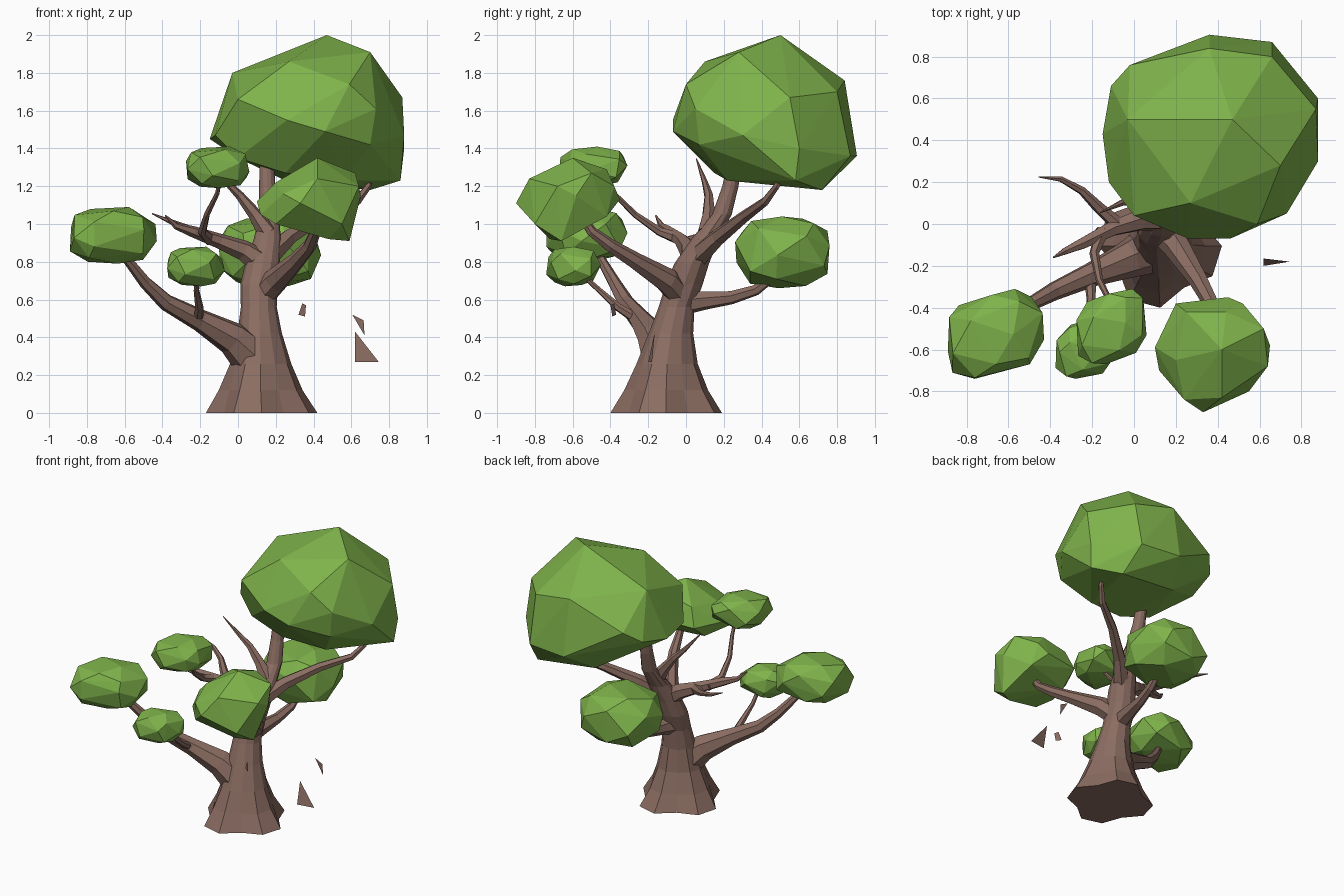
import bpy, bmesh, math, random
from mathutils import Vector


def material(name, rgb):
    m = bpy.data.materials.new(name)
    m.diffuse_color = (*rgb, 1)
    return m


BARK = material("bark_brown", (0.258, 0.152, 0.122))
LEAF = material("leaf_green", (0.212, 0.450, 0.070))


def finish(name, bm, mat):
    bmesh.ops.recalc_face_normals(bm, faces=bm.faces)
    me = bpy.data.meshes.new(name)
    bm.to_mesh(me)
    bm.free()
    me.materials.append(mat)
    ob = bpy.data.objects.new(name, me)
    bpy.context.collection.objects.link(ob)
    return ob


def hull(name, points):
    """Faceted leaf clump: convex hull of the points."""
    bm = bmesh.new()
    for p in points:
        bm.verts.new(p)
    bmesh.ops.convex_hull(bm, input=bm.verts[:])
    loose = [v for v in bm.verts if not v.link_faces]
    bmesh.ops.delete(bm, geom=loose, context='VERTS')
    return finish(name, bm, LEAF)


def clump(name, lo, hi, seed, count=26, skew=0.0):
    """Irregular, slightly boxy faceted ellipsoid fitted to a bounding box."""
    rng = random.Random(seed)
    pts = []
    for i in range(count):
        z = 1 - 2 * (i + 0.5) / count
        a = i * 2.39996 + rng.uniform(-0.25, 0.25)
        r = math.sqrt(1 - z * z)
        d = Vector((r * math.cos(a), r * math.sin(a), z))
        d = Vector([math.copysign(abs(c) ** 0.78, c) for c in d])
        d.y += skew * d.x
        pts.append(d)
    for k in range(3):
        a, b = min(p[k] for p in pts), max(p[k] for p in pts)
        for p in pts:
            p[k] = lo[k] + (p[k] - a) / (b - a) * (hi[k] - lo[k])
    return hull(name, pts)


def skin(bm, rings):
    """Join vertex rings into a closed tube."""
    n = len(rings[0])
    for a, b in zip(rings, rings[1:]):
        for i in range(n):
            j = (i + 1) % n
            bm.faces.new((a[i], a[j], b[j], b[i]))
    bm.faces.new(rings[0][::-1])
    bm.faces.new(rings[-1])


def branch(name, path, sides=6):
    """Tapered tube; path entries are (x, y, z, radius)."""
    bm = bmesh.new()
    pts = [Vector(p[:3]) for p in path]
    rings = []
    u = Vector((0.3, 0.2, 1))
    for i, p in enumerate(pts):
        t = (pts[min(i + 1, len(pts) - 1)] - pts[max(i - 1, 0)]).normalized()
        u = (u - t * u.dot(t)).normalized()
        v = t.cross(u)
        rings.append([bm.verts.new(p + path[i][3] * (u * math.cos(k * math.tau / sides)
                      + v * math.sin(k * math.tau / sides))) for k in range(sides)])
    skin(bm, rings)
    return finish(name, bm, BARK)


# Trunk: level rings, flared root lobes that fade out with height
TRUNK = [(0.125, -0.105, 0.00, 0.295, 0.17), (0.12, -0.105, 0.12, 0.222, 0.11),
         (0.12, -0.10, 0.26, 0.162, 0.05), (0.115, -0.08, 0.42, 0.118, 0.02),
         (0.11, -0.05, 0.56, 0.095, 0), (0.11, -0.01, 0.68, 0.098, 0),
         (0.13, 0.03, 0.79, 0.092, 0), (0.155, 0.10, 0.92, 0.072, 0),
         (0.165, 0.19, 1.05, 0.052, 0), (0.155, 0.235, 1.20, 0.043, 0),
         (0.15, 0.27, 1.40, 0.035, 0)]
LOBES = (0, 1, 0, 0, 1, 0, 0, 1, 0, 0, 1, 0.1)
bm = bmesh.new()
rings = []
for x, y, z, r, lobe in TRUNK:
    ring = []
    for k, f in enumerate(LOBES):
        a = k * math.tau / len(LOBES)
        q = r * (1 - lobe * f * 1.3)
        ring.append(bm.verts.new((x + q * math.cos(a), y + q * math.sin(a), z)))
    rings.append(ring)
skin(bm, rings)
finish("trunk", bm, BARK)

# Main limbs and twigs
branch("left_limb", [(0.12, -0.10, 0.22, 0.10), (0.06, -0.13, 0.31, 0.112),
                     (-0.03, -0.17, 0.395, 0.09),
                     (-0.20, -0.24, 0.49, 0.06), (-0.38, -0.32, 0.585, 0.045),
                     (-0.49, -0.38, 0.69, 0.034), (-0.60, -0.46, 0.83, 0.024),
                     (-0.65, -0.51, 0.92, 0.018)], 7)
branch("left_lower_twig", [(-0.21, -0.25, 0.49, 0.03), (-0.205, -0.36, 0.56, 0.022),
                           (-0.22, -0.46, 0.65, 0.015), (-0.21, -0.57, 0.75, 0.012)])
branch("front_limb", [(0.11, -0.01, 0.60, 0.07), (0.20, -0.10, 0.70, 0.068),
                      (0.31, -0.27, 0.805, 0.046), (0.38, -0.40, 0.885, 0.036),
                      (0.41, -0.50, 0.96, 0.028), (0.42, -0.58, 1.08, 0.02)], 7)
branch("back_limb", [(0.11, -0.02, 0.58, 0.065), (0.13, 0.10, 0.595, 0.05),
                     (0.15, 0.24, 0.61, 0.036), (0.17, 0.37, 0.65, 0.029),
                     (0.18, 0.50, 0.75, 0.02)])
branch("right_limb", [(0.14, 0.04, 0.81, 0.065), (0.27, 0.17, 0.93, 0.045),
                      (0.45, 0.31, 1.04, 0.032), (0.63, 0.42, 1.12, 0.024),
                      (0.69, 0.48, 1.20, 0.018), (0.70, 0.52, 1.30, 0.012)])
branch("side_limb", [(0.13, 0.03, 0.79, 0.07), (0.03, 0.02, 0.86, 0.055),
                     (-0.10, -0.02, 0.91, 0.04), (-0.24, -0.09, 0.96, 0.03),
                     (-0.33, -0.13, 0.99, 0.018), (-0.385, -0.16, 1.045, 0.004)])
branch("side_back_twig", [(-0.08, 0.0, 0.90, 0.035), (-0.17, 0.08, 0.93, 0.028),
                          (-0.25, 0.16, 0.97, 0.02), (-0.35, 0.215, 1.01, 0.014),
                          (-0.455, 0.225, 1.055, 0.003)])
branch("side_upper_twig", [(-0.15, -0.03, 0.92, 0.035), (-0.19, -0.14, 0.96, 0.024),
                           (-0.165, -0.27, 1.05, 0.017), (-0.11, -0.38, 1.16, 0.013),
                           (-0.09, -0.46, 1.27, 0.01)])
branch("upper_twig", [(0.16, 0.11, 0.95, 0.055), (0.09, 0.12, 1.05, 0.036),
                      (0.01, 0.12, 1.15, 0.024), (-0.06, 0.10, 1.22, 0.016),
                      (-0.16, 0.055, 1.345, 0.003)])

# Crown and front clump follow hand-placed corners
hull("crown", [(0.47, 0.50, 2.0), (0.70, 0.28, 1.91), (0.27, 0.10, 1.86), (-0.03, 0.50, 1.80),
               (0.36, 0.84, 1.76), (0.66, 0.80, 1.70), (0.87, 0.55, 1.67), (0.59, 0.0, 1.74),
               (0.0, 0.04, 1.66), (0.26, -0.07, 1.55), (0.46, -0.07, 1.49), (0.73, 0.05, 1.61),
               (0.88, 0.30, 1.47), (0.88, 0.60, 1.40), (0.66, 0.87, 1.36), (0.36, 0.905, 1.36),
               (-0.02, 0.76, 1.58), (-0.15, 0.43, 1.45), (-0.12, 0.20, 1.47), (0.0, 0.16, 1.35),
               (0.25, 0.15, 1.27), (0.56, 0.22, 1.23), (0.86, 0.58, 1.23), (0.70, 0.72, 1.18),
               (0.25, 0.70, 1.23), (-0.11, 0.66, 1.50), (0.70, 0.07, 1.42)])
hull("front_clump", [(0.42, -0.60, 1.35), (0.25, -0.42, 1.25), (0.20, -0.65, 1.22),
                     (0.62, -0.50, 1.27), (0.64, -0.68, 1.20), (0.42, -0.83, 1.24),
                     (0.10, -0.59, 1.12), (0.12, -0.70, 1.05), (0.33, -0.90, 1.11),
                     (0.55, -0.80, 1.0), (0.65, -0.58, 1.15), (0.59, -0.66, 0.91),
                     (0.48, -0.72, 0.92), (0.20, -0.78, 1.0), (0.20, -0.50, 1.02),
                     (0.45, -0.35, 1.13), (0.54, -0.42, 1.04), (0.20, -0.38, 1.12),
                     (0.44, -0.42, 1.29), (0.24, -0.84, 1.16), (0.52, -0.38, 1.2)])

# Smaller clumps
clump("left_clump", (-0.89, -0.74, 0.79), (-0.43, -0.31, 1.09), 3, 24, 0.2)
clump("upper_clump", (-0.275, -0.67, 1.19), (0.06, -0.31, 1.41), 5, 24, 0.22)
clump("lower_clump", (-0.375, -0.74, 0.67), (-0.07, -0.45, 0.88), 8, 24, 0.2)
clump("back_clump", (-0.10, 0.26, 0.66), (0.44, 0.76, 1.04), 11, 26)

# Loose flat bark chips beside the trunk
CHIPS = [[(0.62, -0.165, 0.43), (0.62, -0.20, 0.27), (0.745, -0.18, 0.27)],
         [(0.605, 0.03, 0.52), (0.665, 0.03, 0.49), (0.67, 0.03, 0.41)],
         [(0.34, -0.38, 0.58), (0.32, -0.37, 0.52), (0.355, -0.39, 0.51), (0.36, -0.40, 0.57)]]
for i, pts in enumerate(CHIPS):
    bm = bmesh.new()
    bm.faces.new([bm.verts.new(p) for p in pts])
    finish(f"bark_chip_{i + 1}", bm, BARK)
